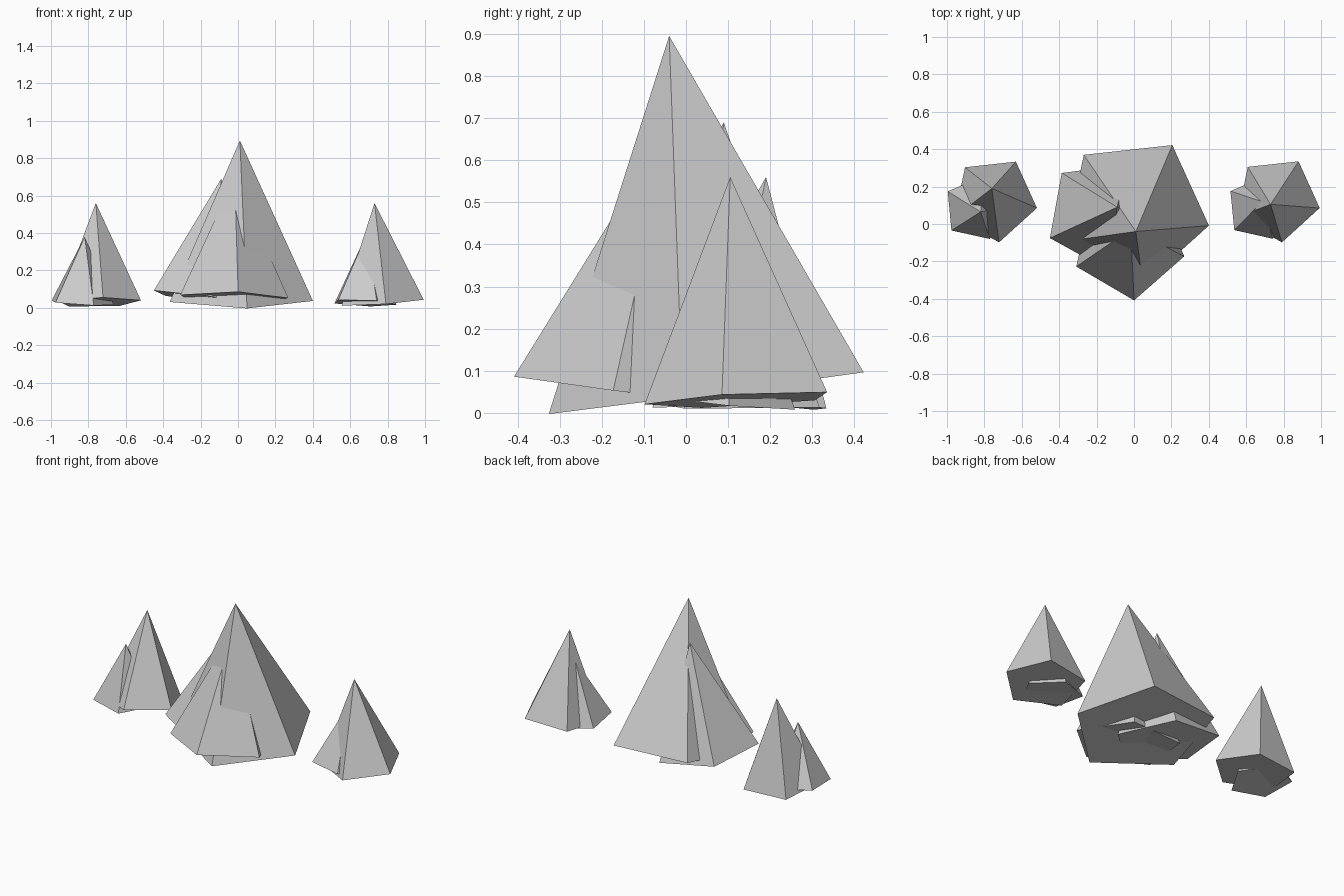
import bpy
import bmesh
from math import cos, sin, radians, tau
from mathutils import Vector

cube = bpy.data.objects.get("Cube")
if cube:
    bpy.data.objects.remove(cube, do_unlink=True)

grey = bpy.data.materials.new("pale_grey")
grey.use_nodes = True
colour = (0.6, 0.6, 0.6, 1)
grey.diffuse_color = colour
grey.node_tree.nodes["Principled BSDF"].inputs["Base Color"].default_value = colour

SIDES = 5


def spike(name, centre, radius, turn, tip):
    """Five-sided closed pyramid whose base is square to its leaning axis."""
    centre, tip = Vector(centre), Vector(tip)
    lean = Vector((0, 0, 1)).rotation_difference(tip - centre)
    bm = bmesh.new()
    base = []
    for i in range(SIDES):
        a = radians(turn) + tau * i / SIDES
        base.append(bm.verts.new(centre + lean @ Vector((radius * cos(a), radius * sin(a), 0))))
    top = bm.verts.new(tip)
    bm.faces.new(base[::-1])
    for i in range(SIDES):
        bm.faces.new((base[i], base[(i + 1) % SIDES], top))
    mesh = bpy.data.meshes.new(name)
    bm.to_mesh(mesh)
    bm.free()
    mesh.materials.append(grey)
    obj = bpy.data.objects.new(name, mesh)
    bpy.context.collection.objects.link(obj)
    return obj


# Large middle cluster
spike("middle_main_spike", (0.004, 0.073, 0.051), 0.405, -11.7, (0.01, -0.04, 0.895))
spike("middle_front_spike", (-0.029, -0.107, 0.05), 0.305, -12.5, (-0.018, -0.028, 0.70))
spike("middle_side_spike", (-0.18, 0.053, 0.048), 0.302, -10.6, (-0.09, 0.09, 0.69))

# Small cluster on the right
spike("right_main_spike", (-0.747, 0.132, 0.03), 0.233, -11.7, (-0.76, 0.19, 0.56))
spike("right_small_spike", (-0.842, 0.084, 0.026), 0.179, 5.5, (-0.82, 0.065, 0.38))

# Small cluster on the left
spike("left_main_spike", (0.765, 0.133, 0.031), 0.233, -11.7, (0.73, 0.105, 0.56))
spike("left_small_spike", (0.67, 0.085, 0.026), 0.179, 5.5, (0.685, 0.12, 0.39))
